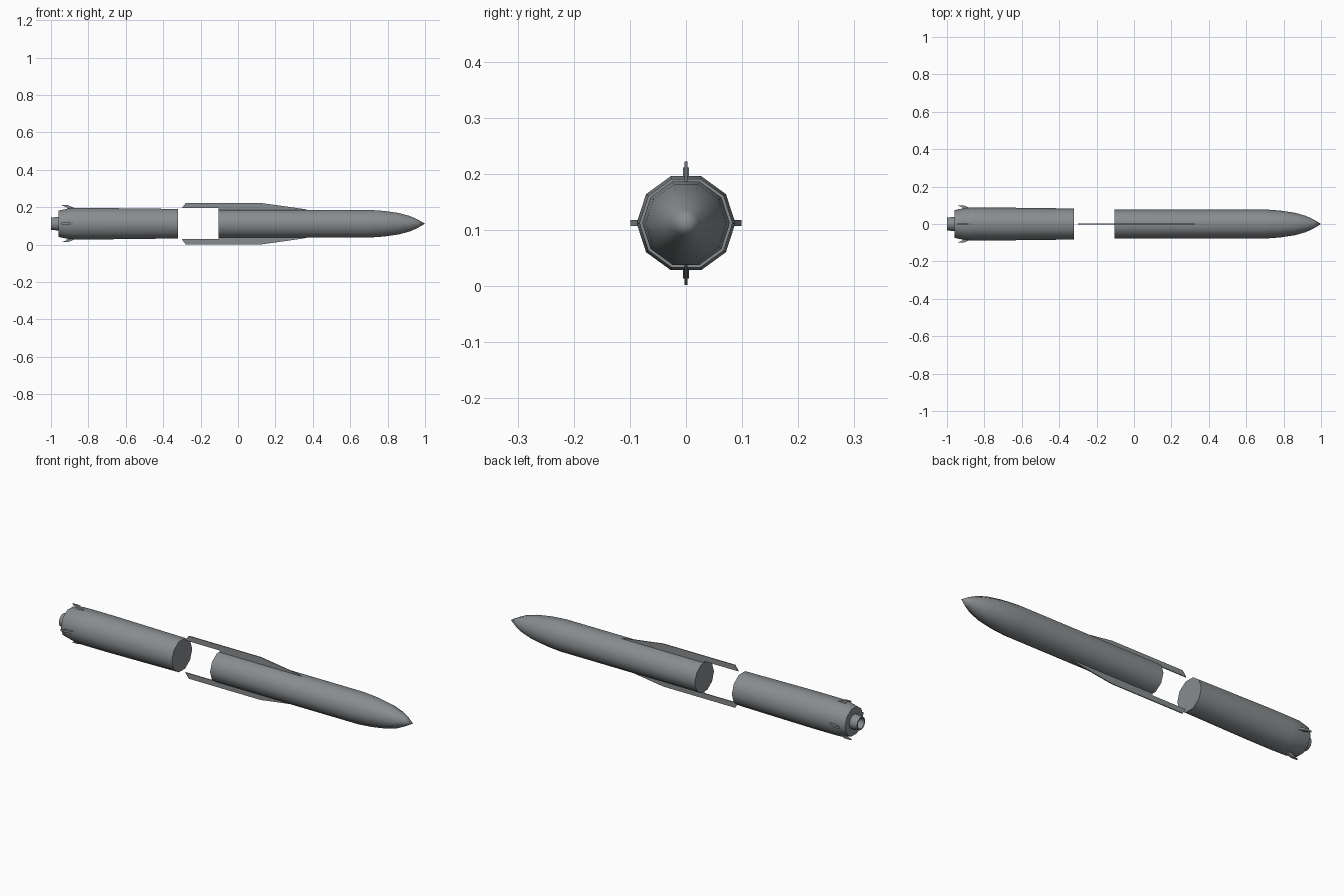
import bpy, bmesh, math
from mathutils import Matrix, Vector

cube = bpy.data.objects.get("Cube")
if cube:
    bpy.data.objects.remove(cube, do_unlink=True)

AXIS_Z = 0.112
SIDES = 10

grey = bpy.data.materials.new("body grey")
grey.use_nodes = True
GREY = (0.25, 0.265, 0.275, 1)
grey.diffuse_color = GREY
grey.node_tree.nodes["Principled BSDF"].inputs["Base Color"].default_value = GREY


def finish(name, bm, smooth):
    bmesh.ops.recalc_face_normals(bm, faces=bm.faces)
    mesh = bpy.data.meshes.new(name)
    bm.to_mesh(mesh)
    bm.free()
    mesh.materials.append(grey)
    obj = bpy.data.objects.new(name, mesh)
    bpy.context.collection.objects.link(obj)
    obj.location.z = AXIS_Z
    if smooth:
        bpy.ops.object.select_all(action='DESELECT')
        obj.select_set(True)
        bpy.context.view_layer.objects.active = obj
        bpy.ops.object.shade_smooth_by_angle(angle=math.radians(45))
    return obj


def lathe(name, profile):
    """Turn (x, radius) points round the long axis; zero radius ends close to a point."""
    bm = bmesh.new()
    rings = []
    for x, r in profile:
        if r == 0:
            rings.append([bm.verts.new((x, 0, 0))] * SIDES)
            continue
        angles = [math.tau * i / SIDES for i in range(SIDES)]
        rings.append([bm.verts.new((x, r * math.cos(a), r * math.sin(a))) for a in angles])
    for a, b in zip(rings, rings[1:]):
        for i in range(SIDES):
            j = (i + 1) % SIDES
            corners = list(dict.fromkeys((a[i], a[j], b[j], b[i])))
            bm.faces.new(corners)
    return finish(name, bm, True)


def fin(name, outline, thickness, turn):
    """Flat plate from an (x, radius) outline, turned round the long axis."""
    bm = bmesh.new()
    face = bm.faces.new([bm.verts.new((x, -thickness / 2, r)) for x, r in outline])
    extruded = bmesh.ops.extrude_face_region(bm, geom=[face])["geom"]
    moved = [g for g in extruded if isinstance(g, bmesh.types.BMVert)]
    bmesh.ops.translate(bm, verts=moved, vec=Vector((0, thickness, 0)))
    bmesh.ops.rotate(bm, verts=bm.verts, matrix=Matrix.Rotation(math.radians(turn), 3, 'X'))
    return finish(name, bm, False)


# Forward body with its pointed nose
lathe("forward_body", [(-0.105, 0), (-0.105, 0.078), (0.70, 0.078), (0.78, 0.072),
                       (0.86, 0.060), (0.92, 0.043), (0.96, 0.024), (1.0, 0)])

# Rear booster body
lathe("booster_body", [(-0.96, 0), (-0.96, 0.074), (-0.90, 0.087), (-0.85, 0.088),
                       (-0.72, 0.088), (-0.32, 0.083), (-0.32, 0)])

# Hollow exhaust nozzle
lathe("nozzle", [(-0.955, 0.039), (-1.0, 0.034), (-1.0, 0.027), (-0.965, 0.022), (-0.965, 0)])

# Long strakes above and below, running back past the forward body
STRAKE = [(-0.30, 0.083), (-0.28, 0.110), (0.13, 0.110), (0.35, 0.079),
          (0.38, 0.072), (-0.105, 0.072), (-0.105, 0.083)]
for side, turn in (("top", 0), ("bottom", 180)):
    fin("strake_" + side, STRAKE, 0.005, turn)

# Small swept tail fins
TAIL = [(-0.945, 0.099), (-0.91, 0.099), (-0.865, 0.080), (-0.91, 0.080), (-0.92, 0.090)]
for side, turn in (("top", 0), ("right", 90), ("bottom", 180), ("left", 270)):
    fin("tail_fin_" + side, TAIL, 0.011, turn)
